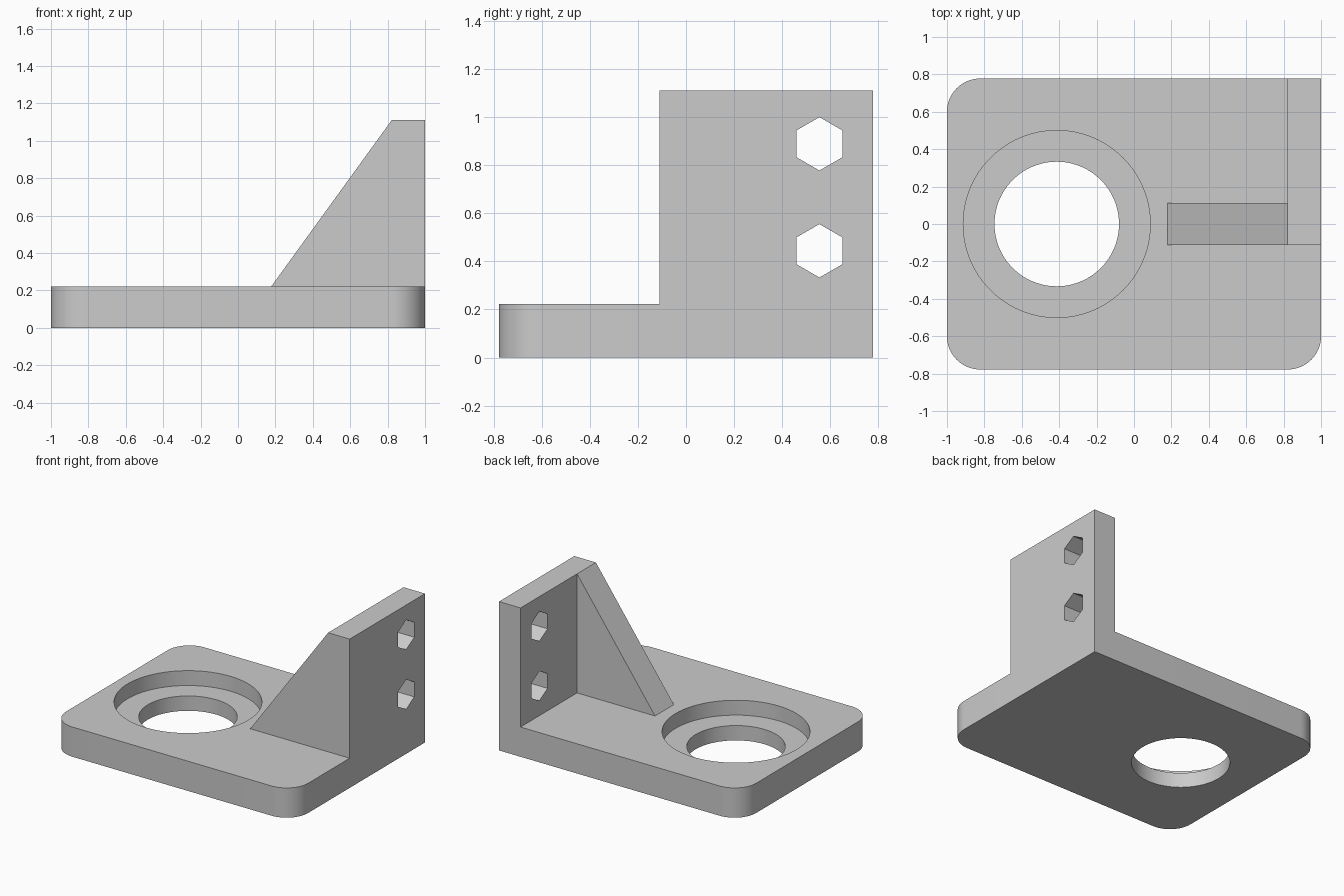
import bpy, bmesh, math
from mathutils import Vector

cube = bpy.data.objects.get("Cube")
if cube:
    bpy.data.objects.remove(cube, do_unlink=True)

grey = bpy.data.materials.new("light_grey")
grey.use_nodes = True
colour = (0.6, 0.6, 0.6, 1)
grey.diffuse_color = colour
grey.node_tree.nodes["Principled BSDF"].inputs["Base Color"].default_value = colour

HALF_Y, BASE_H, TOP = 0.778, 0.222, 1.111
WALL_X, RIB_Y, CORNER = 0.822, 0.111, 0.178


def prism(name, points, direction):
    """Extrude a closed 3D outline along a direction."""
    bm = bmesh.new()
    face = bm.faces.new([bm.verts.new(p) for p in points])
    new = bmesh.ops.extrude_face_region(bm, geom=[face])["geom"]
    verts = [g for g in new if isinstance(g, bmesh.types.BMVert)]
    bmesh.ops.translate(bm, verts=verts, vec=Vector(direction))
    bmesh.ops.recalc_face_normals(bm, faces=bm.faces)
    mesh = bpy.data.meshes.new(name)
    bm.to_mesh(mesh)
    bm.free()
    mesh.materials.append(grey)
    obj = bpy.data.objects.new(name, mesh)
    bpy.context.collection.objects.link(obj)
    return obj


def arc(cx, cy, r, start, sweep, steps):
    return [(cx + r * math.cos(math.radians(start + sweep * i / steps)),
             cy + r * math.sin(math.radians(start + sweep * i / steps)))
            for i in range(steps + 1)]


def combine(target, other, operation):
    """Apply a boolean and discard the helper."""
    bpy.context.view_layer.objects.active = target
    mod = target.modifiers.new(operation, "BOOLEAN")
    mod.object, mod.operation, mod.solver = other, operation, "EXACT"
    bpy.ops.object.modifier_apply(modifier=mod.name)
    bpy.data.objects.remove(other, do_unlink=True)


# Base plate: three rounded corners, square where the wall stands
outline = [(1, HALF_Y)]
for sx, sy, start in ((-1, 1, 90), (-1, -1, 180), (1, -1, 270)):
    outline += arc(sx * (1 - CORNER), sy * (HALF_Y - CORNER), CORNER, start, 90, 16)
bracket = prism("mounting_bracket", [(x, y, 0) for x, y in outline], (0, 0, BASE_H))

# Upright wall, flush with the side and back of the base
wall = prism("upright_wall",
             [(WALL_X, -RIB_Y, 0), (1, -RIB_Y, 0), (1, HALF_Y, 0), (WALL_X, HALF_Y, 0)],
             (0, 0, TOP))
combine(bracket, wall, "UNION")

# Sloping rib, sunk into the base and wall
rib = prism("support_rib",
            [(x, -RIB_Y, z) for x, z in ((0.178, 0.1), (0.9, 0.1), (0.9, TOP),
                                         (WALL_X, TOP), (0.178, BASE_H))],
            (0, 2 * RIB_Y, 0))
combine(bracket, rib, "UNION")

# Stepped round hole
for radius, bottom in ((0.5, 0.111), (0.333, -0.1)):
    ring = arc(-0.413, 0, radius, 0, 360, 96)[:-1]
    bore = prism("bore_cutter", [(x, y, bottom) for x, y in ring], (0, 0, 0.5))
    combine(bracket, bore, "DIFFERENCE")

# Two hexagonal holes through the wall
for z in (0.444, 0.889):
    ring = arc(0.555, z, 0.111, 90, 360, 6)[:-1]
    hole = prism("hex_cutter", [(0.7, y, h) for y, h in ring], (0.5, 0, 0))
    combine(bracket, hole, "DIFFERENCE")

# Smooth curved walls, crisp edges
bpy.ops.object.select_all(action="DESELECT")
bracket.select_set(True)
bpy.context.view_layer.objects.active = bracket
bpy.ops.object.shade_smooth_by_angle(angle=math.radians(30))
